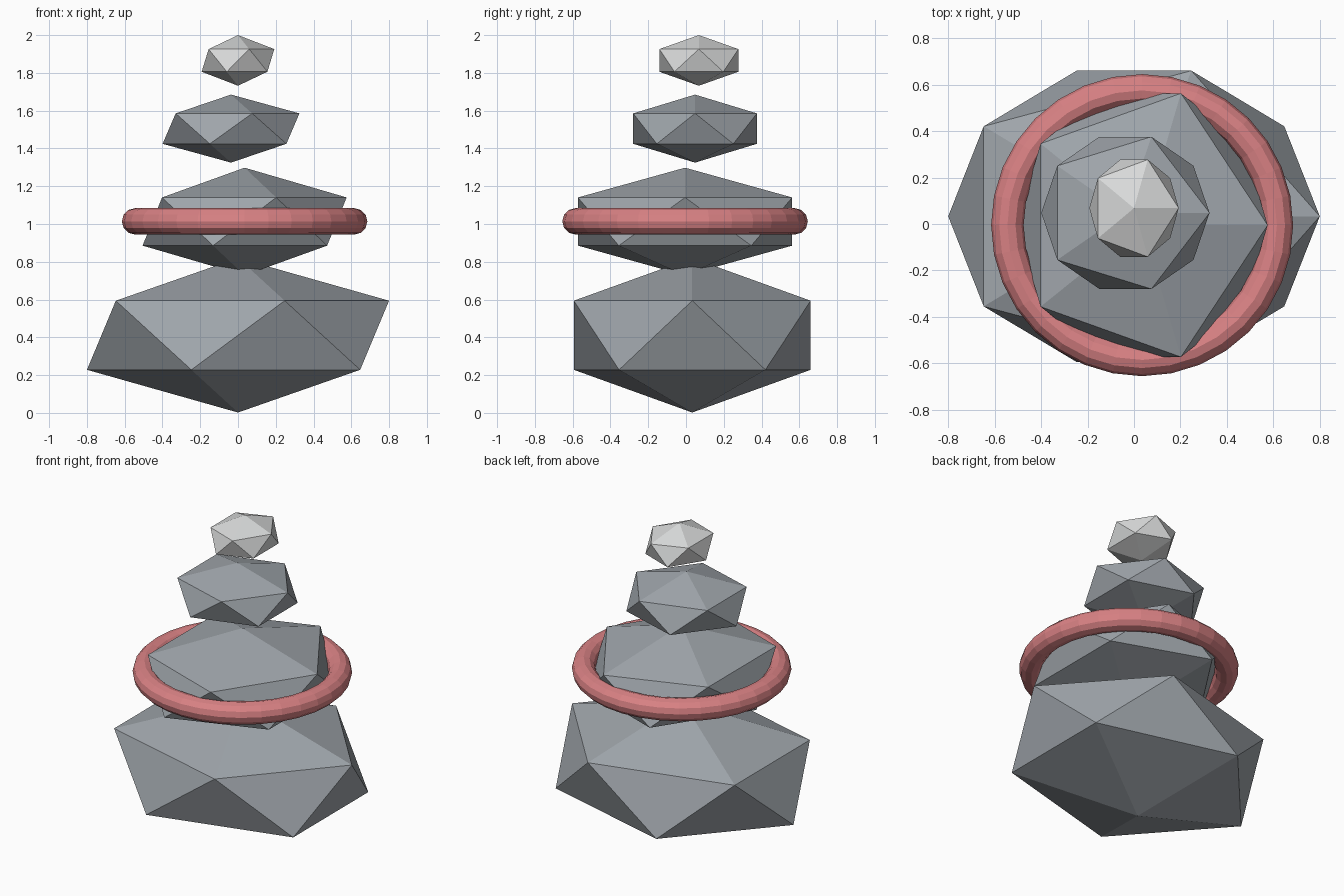
import bpy

if "Cube" in bpy.data.objects:
    bpy.data.objects.remove(bpy.data.objects["Cube"])


def material(name, rgb):
    m = bpy.data.materials.new(name)
    m.diffuse_color = (*rgb, 1.0)
    m.use_nodes = True
    m.node_tree.nodes["Principled BSDF"].inputs["Base Color"].default_value = m.diffuse_color
    return m


stone = material("slate_grey", (0.35, 0.38, 0.41))
pale = material("pale_grey", (0.69, 0.70, 0.70))
pink = material("coral_pink", (0.69, 0.22, 0.23))


def rock(name, centre, radii, mat):
    # low-poly stone: an icosahedron squashed along each axis
    bpy.ops.mesh.primitive_ico_sphere_add(subdivisions=1, radius=1, location=centre)
    ob = bpy.context.object
    ob.name = name
    ob.scale = radii
    ob.data.materials.append(mat)


# stack of stones, largest at the bottom
rock("base_stone", (0, 0.033, 0.411), (0.894, 0.737, 0.409), stone)
rock("second_stone", (0.035, -0.005, 1.013), (0.604, 0.667, 0.285), stone)
rock("third_stone", (-0.037, 0.048, 1.505), (0.405, 0.385, 0.180), stone)
rock("top_stone", (0, 0.068, 1.866), (0.215, 0.246, 0.134), pale)

# ring around the second stone
bpy.ops.mesh.primitive_torus_add(location=(0.035, -0.005, 1.014),
                                 major_segments=32, minor_segments=12,
                                 major_radius=0.58, minor_radius=0.07)
ring = bpy.context.object
ring.name = "ring"
ring.data.materials.append(pink)
